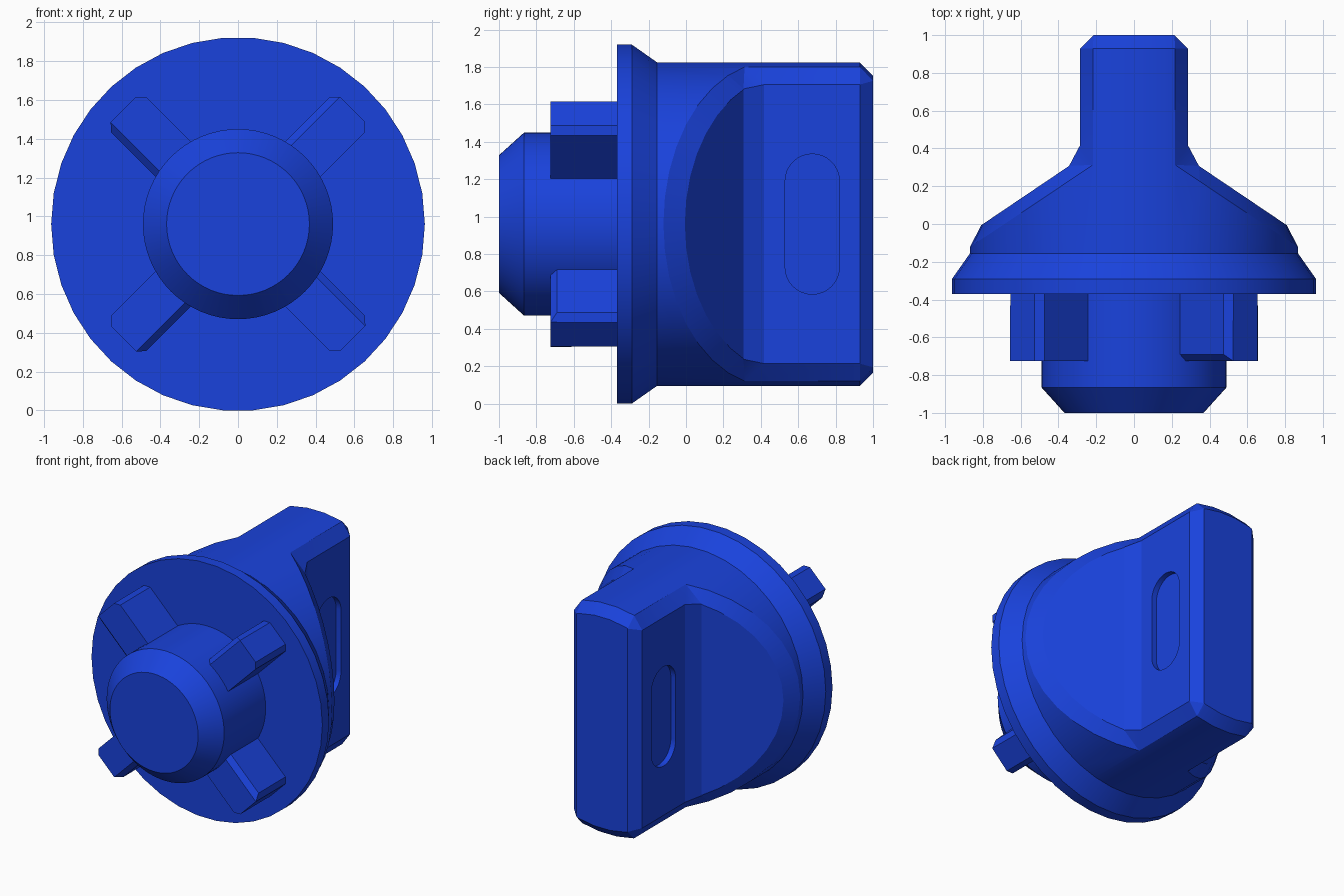
import bpy, bmesh
from math import sin, cos, pi, radians
from mathutils import Vector

if "Cube" in bpy.data.objects:
    bpy.data.objects.remove(bpy.data.objects["Cube"])

CZ = 0.96      # height of the turning axis
SIDES = 38

blue = bpy.data.materials.new("blue_plastic")
blue.diffuse_color = (0.01, 0.055, 0.72, 1)
blue.use_nodes = True
blue.node_tree.nodes["Principled BSDF"].inputs["Base Color"].default_value = blue.diffuse_color


def finish(name, bm):
    bmesh.ops.recalc_face_normals(bm, faces=bm.faces)
    mesh = bpy.data.meshes.new(name)
    bm.to_mesh(mesh)
    bm.free()
    mesh.materials.append(blue)
    ob = bpy.data.objects.new(name, mesh)
    bpy.context.collection.objects.link(ob)
    return ob


def smooth(ob):
    bpy.ops.object.select_all(action='DESELECT')
    ob.select_set(True)
    bpy.context.view_layer.objects.active = ob
    bpy.ops.object.shade_smooth_by_angle(angle=radians(20))


def lathe(name, profile, n=SIDES):
    """Closed solid turned about the y axis from (radius, y) points."""
    bm = bmesh.new()
    rings = [[bm.verts.new((r * cos(2 * pi * i / n), y, CZ + r * sin(2 * pi * i / n)))
              for i in range(n)] for r, y in profile]
    for a, b in zip(rings, rings[1:]):
        for i in range(n):
            j = (i + 1) % n
            bm.faces.new((a[i], a[j], b[j], b[i]))
    bm.faces.new(rings[0])
    bm.faces.new(rings[-1])
    return finish(name, bm)


def add_prism(bm, points, vec):
    a = [bm.verts.new(p) for p in points]
    b = [bm.verts.new(Vector(p) + Vector(vec)) for p in points]
    bm.faces.new(a)
    bm.faces.new(b)
    for i in range(len(a)):
        j = (i + 1) % len(a)
        bm.faces.new((a[i], a[j], b[j], b[i]))
    return a, b


def cut(ob, cutter):
    cutter.hide_render = True
    mod = ob.modifiers.new("cut", 'BOOLEAN')
    mod.operation = 'DIFFERENCE'
    mod.solver = 'EXACT'
    mod.object = cutter
    apply(ob, mod)
    bpy.data.objects.remove(cutter)


def apply(ob, mod):
    bpy.context.view_layer.objects.active = ob
    bpy.ops.object.modifier_apply(modifier=mod.name)


# Flange with sloped rear rim
smooth(lathe("flange", [(0.963, -0.37), (0.963, -0.29), (0.868, -0.155)]))

# Round front boss with tapered nose
smooth(lathe("front_boss", [(0.49, -0.33), (0.49, -0.865), (0.368, -1.0)], 64))

# Grip: cylinder with a sloped pocket cut from each side, all edges chamfered
grip = lathe("grip", [(0.868, -0.3), (0.868, 1.0)])
bm = bmesh.new()
for s in (1, -1):
    add_prism(bm, [(s * x, y, -0.5) for x, y in
                   [(0.285, 0.347), (0.285, 1.3), (1.2, 1.3), (1.2, -0.27)]], (0, 0, 3))
cut(grip, finish("pocket_cutter", bm))
bev = grip.modifiers.new("chamfer", 'BEVEL')
bev.width = 0.071
bev.segments = 1
bev.limit_method = 'ANGLE'
bev.angle_limit = radians(25)
bev.use_clamp_overlap = False
apply(grip, bev)

# Shallow rounded finger slots in both grip sides
slot = []
for i in range(34):
    k = i if i < 17 else i - 1
    a = pi * k / 16
    end = 0.23 if i < 17 else -0.23
    slot.append((0.675 + 0.145 * cos(a), CZ + end + 0.145 * sin(a)))
bm = bmesh.new()
for s in (1, -1):
    add_prism(bm, [(s * 0.245, y, z) for y, z in slot], (s * 0.2, 0, 0))
cut(grip, finish("slot_cutter", bm))
smooth(grip)

# Four diagonal locking ribs, each with a lead-in chamfer on one side
W = 0.128
section = [(-W, -0.33), (-W, -0.725), (W - 0.035, -0.725), (W, -0.69), (W, -0.33)]
for k in range(4):
    a = pi / 4 + k * pi / 2
    rad = Vector((cos(a), 0, sin(a)))
    tan = Vector((-sin(a), 0, cos(a)))
    bm = bmesh.new()
    pts = [Vector((0, y, CZ)) + rad * 0.3 + tan * t for t, y in section]
    inner, outer = add_prism(bm, pts, rad * 0.535)
    corners = [bm.edges.get((outer[0], outer[1])), bm.edges.get((outer[3], outer[4]))]
    bmesh.ops.bevel(bm, geom=corners, offset=0.037, segments=1, affect='EDGES')
    finish("locking_rib", bm)
